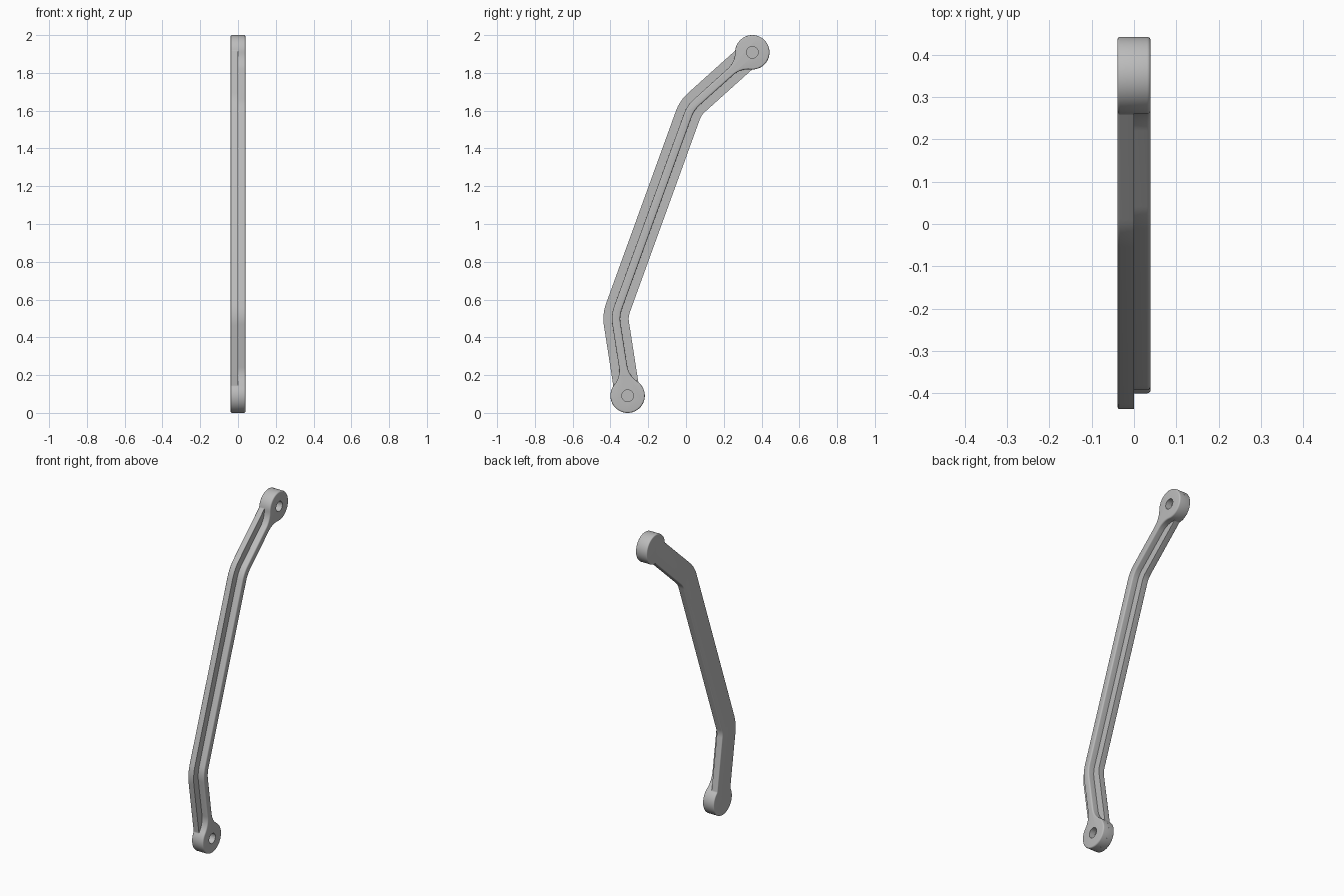
import bpy, bmesh, math
from mathutils import Vector

cube = bpy.data.objects.get("Cube")
if cube:
    bpy.data.objects.remove(cube, do_unlink=True)

metal = bpy.data.materials.new("grey metal")
metal.use_nodes = True
grey = (0.5, 0.5, 0.5, 1)
metal.diffuse_color = grey
metal.node_tree.nodes["Principled BSDF"].inputs["Base Color"].default_value = grey

# Centre line of the arm in (y, z): bottom pivot, two bends, top pivot
PATH = [Vector(p) for p in ((-0.309, 0.091), (-0.375, 0.515), (0.024, 1.615), (0.351, 1.909))]
PIVOT_RADIUS = 0.091
HOLE_RADIUS = 0.031
HALF_DEPTH = 0.039


def left_of(d):
    return Vector((-d.y, d.x))


def bend_side(a, b, c, offset, radius=0.17, steps=8):
    """One side of a rounded bend, offset to the left of the path."""
    d1, d2 = (b - a).normalized(), (c - b).normalized()
    turn = d1.angle_signed(d2)            # positive is clockwise
    side = -1 if turn > 0 else 1
    setback = radius * math.tan(abs(turn) / 2)
    centre = b - d1 * setback + left_of(d1) * side * radius
    start = left_of(d1) * -side
    r = radius - side * offset
    pts = []
    for i in range(steps + 1):
        t = abs(turn) * i / steps
        pts.append(centre + r * (start * math.cos(t) + d1 * math.sin(t)))
    return pts


def eye_end(centre, outward, half, fillet, steps=40):
    """Round end with fillets into the bar, going from its left side to its right."""
    n = left_of(outward)
    across = half + fillet
    along = math.sqrt((PIVOT_RADIUS + fillet) ** 2 - across ** 2)
    swing = math.atan2(along, across)
    flare = []
    for i in range(10):
        t = swing * i / 10
        flare.append((-along + fillet * math.sin(t), across - fillet * math.cos(t)))
    limit = math.pi - math.atan2(across, along)
    arc = [(PIVOT_RADIUS * math.cos(t), PIVOT_RADIUS * math.sin(t))
           for t in (limit * (1 - 2 * i / steps) for i in range(steps + 1))]
    local = flare + arc + [(u, -v) for u, v in reversed(flare)]
    return [centre + outward * u + n * v for u, v in local]


def outline(half, fillet):
    a, b, c, d = PATH
    left = bend_side(a, b, c, half) + bend_side(b, c, d, half)
    right = bend_side(a, b, c, -half) + bend_side(b, c, d, -half)
    top = eye_end(d, (d - c).normalized(), half, fillet)
    bottom = eye_end(a, (a - b).normalized(), half, fillet)
    return left + top + right[::-1] + bottom


def slab(name, pts, x0, x1, bevel_x=None, bevel=0.008):
    """Extrude an outline along x and round the rim lying at bevel_x."""
    bm = bmesh.new()
    base = bm.faces.new([bm.verts.new((x0, p.x, p.y)) for p in pts])
    ext = bmesh.ops.extrude_face_region(bm, geom=[base], use_keep_orig=True)
    verts = [g for g in ext["geom"] if isinstance(g, bmesh.types.BMVert)]
    bmesh.ops.translate(bm, verts=verts, vec=(x1 - x0, 0, 0))
    bmesh.ops.recalc_face_normals(bm, faces=bm.faces[:])
    if bevel_x is not None:
        rim = [e for e in bm.edges if all(abs(v.co.x - bevel_x) < 1e-5 for v in e.verts)]
        bmesh.ops.bevel(bm, geom=rim, offset=bevel, segments=4, profile=0.5,
                        affect='EDGES', clamp_overlap=True)
    mesh = bpy.data.meshes.new(name)
    bm.to_mesh(mesh)
    bm.free()
    mesh.materials.append(metal)
    ob = bpy.data.objects.new(name, mesh)
    bpy.context.collection.objects.link(ob)
    return ob


def activate(ob):
    bpy.ops.object.select_all(action='DESELECT')
    ob.select_set(True)
    bpy.context.view_layer.objects.active = ob


# Flat backing plate and the narrow rib with the pivot eyes
plate = slab("backing_plate", outline(0.067, 0.012), -HALF_DEPTH, 0, -HALF_DEPTH, 0.006)
rib = slab("raised_rib", outline(0.022, 0.12), -0.002, HALF_DEPTH, HALF_DEPTH)

# Blind pivot holes, stopping at the plate
for label, centre in (("bottom", PATH[0]), ("top", PATH[-1])):
    ring = [centre + HOLE_RADIUS * Vector((math.cos(t), math.sin(t)))
            for t in (math.tau * i / 32 for i in range(32))]
    cutter = slab(label + "_hole_cutter", ring, -0.02, 0.06)
    cutter.hide_render = True
    cut = rib.modifiers.new(label + "_hole", 'BOOLEAN')
    cut.operation = 'DIFFERENCE'
    cut.solver = 'EXACT'
    cut.object = cutter
    activate(rib)
    bpy.ops.object.modifier_apply(modifier=cut.name)
    bpy.data.objects.remove(cutter, do_unlink=True)

for ob in (plate, rib):
    activate(ob)
    bpy.ops.object.shade_smooth_by_angle(angle=math.radians(35))
